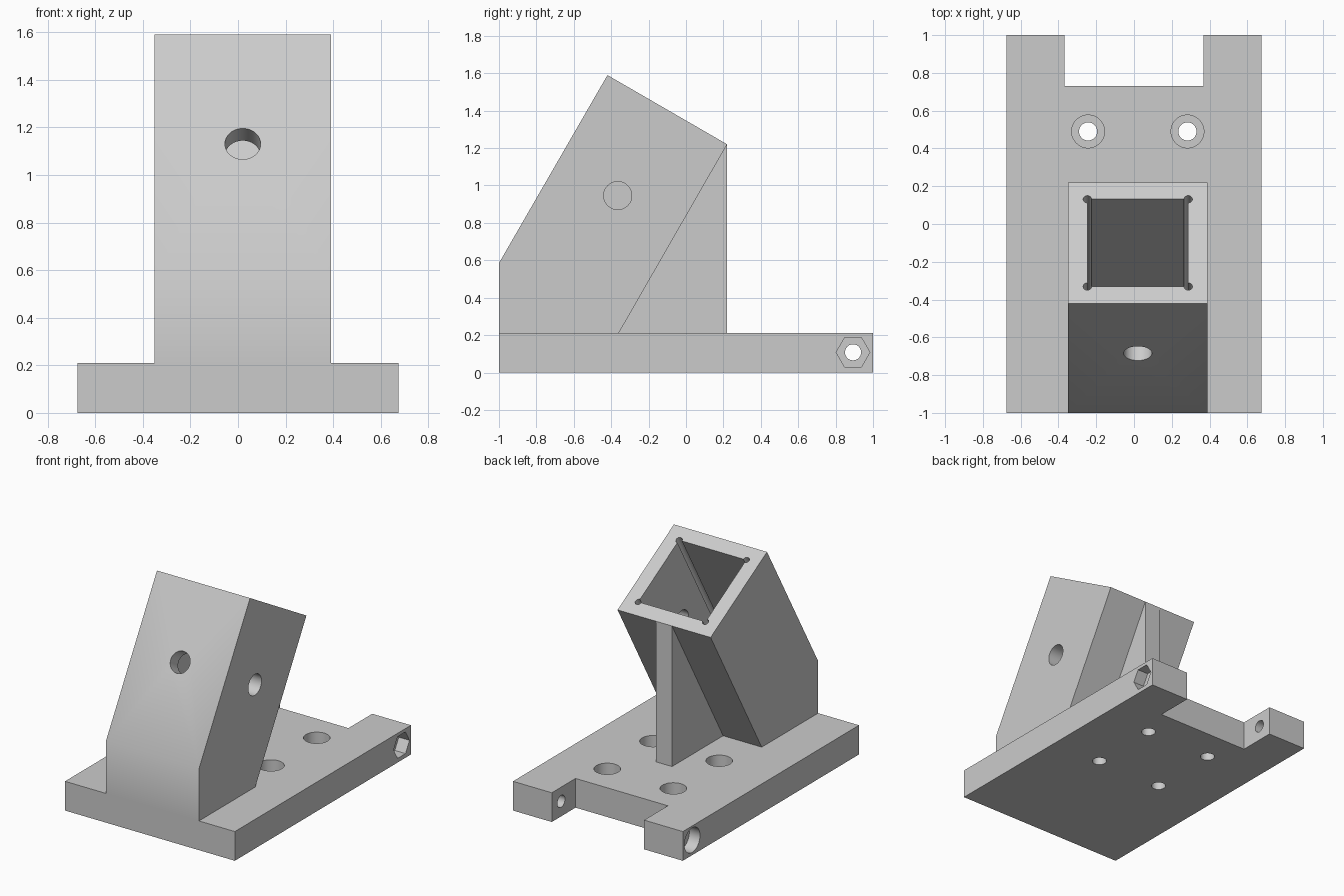
import bpy, bmesh, math
from mathutils import Matrix, Vector

cube = bpy.data.objects.get("Cube")
if cube:
    bpy.data.objects.remove(cube, do_unlink=True)

grey = bpy.data.materials.new("light grey")
grey.use_nodes = True
colour = (0.6, 0.6, 0.6, 1)
grey.diffuse_color = colour
grey.node_tree.nodes["Principled BSDF"].inputs["Base Color"].default_value = colour


def finish(name, bm):
    bmesh.ops.recalc_face_normals(bm, faces=bm.faces)
    mesh = bpy.data.meshes.new(name)
    bm.to_mesh(mesh)
    bm.free()
    mesh.materials.append(grey)
    obj = bpy.data.objects.new(name, mesh)
    bpy.context.collection.objects.link(obj)
    return obj


def extrude(name, outline, offset):
    """Solid made by sweeping a closed outline along an offset."""
    bm = bmesh.new()
    face = bm.faces.new([bm.verts.new(p) for p in outline])
    moved = bmesh.ops.extrude_face_region(bm, geom=[face])["geom"]
    verts = [v for v in moved if isinstance(v, bmesh.types.BMVert)]
    bmesh.ops.translate(bm, verts=verts, vec=offset)
    return finish(name, bm)


def rod(start, end, radius, sides=48):
    """Prism cutter between two points."""
    start, end = Vector(start), Vector(end)
    axis = end - start
    turn = axis.to_track_quat("Z", "Y").to_matrix().to_4x4()
    bm = bmesh.new()
    bmesh.ops.create_cone(bm, cap_ends=True, segments=sides, radius1=radius,
                          radius2=radius, depth=axis.length,
                          matrix=Matrix.Translation((start + end) / 2) @ turn)
    return finish("cutter", bm)


def cut(target, cutters):
    bpy.context.view_layer.objects.active = target
    for cutter in cutters:
        cutter.hide_render = True
        mod = target.modifiers.new("cut", "BOOLEAN")
        mod.operation = "DIFFERENCE"
        mod.solver = "EXACT"
        mod.object = cutter
        bpy.ops.object.modifier_apply(modifier=mod.name)
        bpy.data.objects.remove(cutter, do_unlink=True)


# Base plate with a notch between two rear arms
W, TOP, MID = 0.675, 0.21, 0.02
plan = [(-W, -1), (W, -1), (W, 1), (0.367, 1), (0.367, 0.73),
        (-0.367, 0.73), (-0.367, 1), (-W, 1)]
base = extrude("base_plate", [(x, y, 0) for x, y in plan], (0, 0, TOP))

# Four counterbored mounting holes
cutters = []
for x in (MID - 0.263, MID + 0.263):
    for y in (-0.03, 0.49):
        cutters += [rod((x, y, -0.1), (x, y, 0.3), 0.048),
                    rod((x, y, 0.08), (x, y, 0.3), 0.087)]

# Cross bolt hole through the arms: nut pocket on one side, head pocket on the other
y, z = 0.893, 0.108
cutters.append(rod((-0.8, y, z), (0.8, y, z), 0.043))
cutters.append(rod((-0.8, y, z), (-W + 0.085, y, z), 0.088))
nut = rod((W - 0.085, 0, 0), (0.8, 0, 0), 0.09, 6)
bound = [v.co.y for v in nut.data.vertices]
if max(bound) < 0.085:  # keep hexagon corners pointing along the plate
    nut.data.transform(Matrix.Rotation(math.radians(30), 4, "X"))
nut.data.transform(Matrix.Translation((0, y, z)))
cutters.append(nut)
cut(base, cutters)

# Slanted square tube standing on the front of the base
side = [(-1, TOP), (-0.36, TOP), (0.22, 1.22), (-0.42, 1.59), (-1, 0.585)]
tube = extrude("slanted_tube", [(-0.35, y, z) for y, z in side], (0.74, 0, 0))

# Square socket with round corner reliefs, aligned to the slanted axis
frame = Matrix.Translation((MID, -0.1, 1.405)) @ Matrix.Rotation(math.radians(-30), 4, "X")
H, DEPTH = 0.267, 1.0
corners = [(-H, -H), (H, -H), (H, H), (-H, H)]
cutters = [extrude("cutter", [frame @ Vector((x, y, -DEPTH)) for x, y in corners],
                   frame.to_3x3() @ Vector((0, 0, DEPTH + 0.2)))]
for x, y in corners:
    cutters.append(rod(frame @ Vector((x, y, -DEPTH)), frame @ Vector((x, y, 0.2)), 0.022))

# Screw holes through the front wall and the left wall
middle = Vector((0, 0, -0.53))
for direction in (Vector((0, -0.5, 0)), Vector((0.5, 0, 0))):
    cutters.append(rod(frame @ middle, frame @ (middle + direction), 0.075))
cut(tube, cutters)

# Thin support rib behind the tube
rib = extrude("support_rib", [(MID - 0.063, y, z) for y, z in
                              [(-0.36, TOP), (0.22, TOP), (0.22, 1.22)]], (0.126, 0, 0))

# Smooth hole walls, sharp edges elsewhere
bpy.ops.object.select_all(action="DESELECT")
for obj in (base, tube, rib):
    obj.select_set(True)
bpy.context.view_layer.objects.active = base
bpy.ops.object.shade_smooth_by_angle(angle=math.radians(30))
